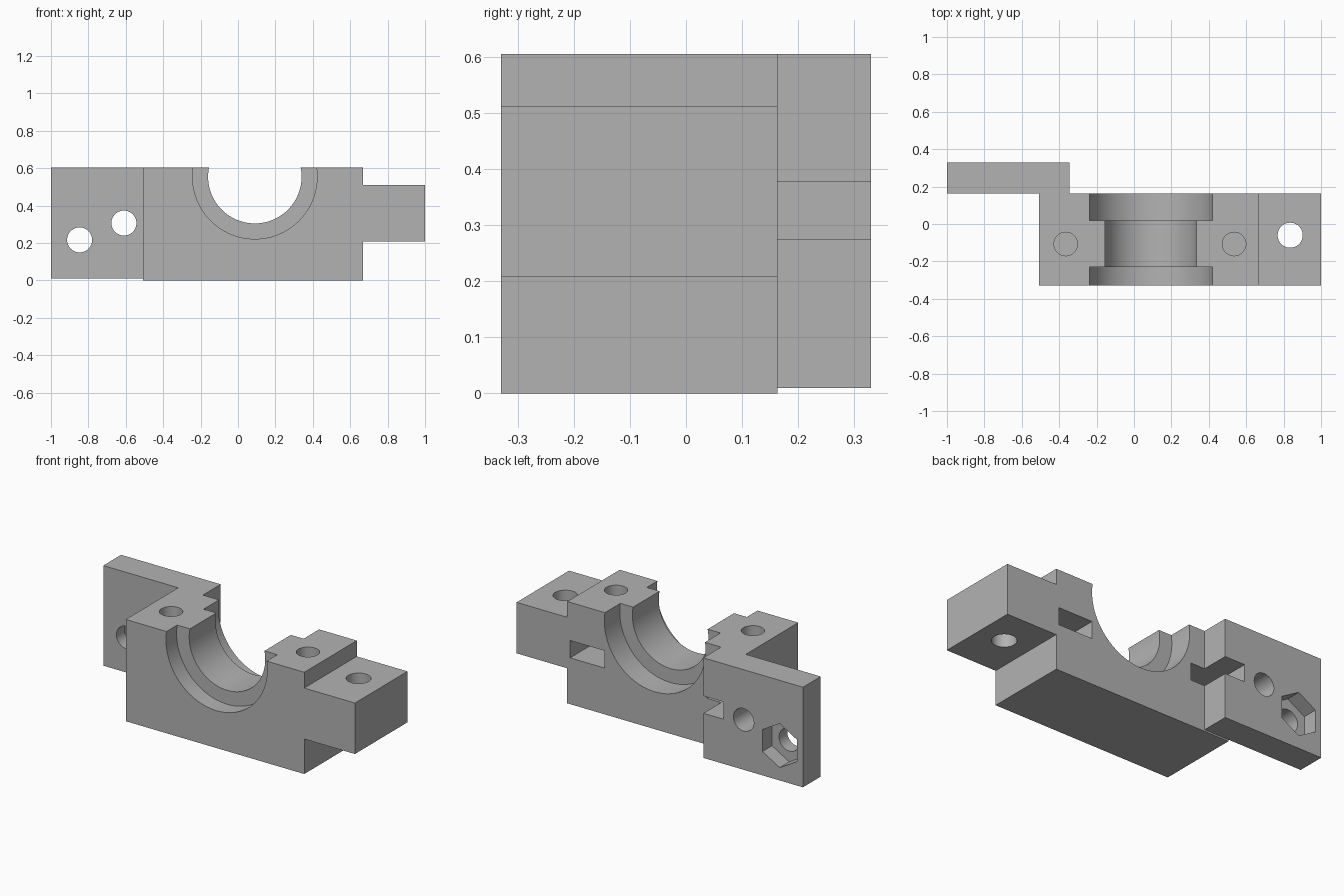
import bpy
from math import pi

old = bpy.data.objects.get("Cube")
if old:
    bpy.data.objects.remove(old, do_unlink=True)

grey = bpy.data.materials.new("plain grey")
grey.use_nodes = True
colour = (0.45, 0.45, 0.45, 1)
grey.diffuse_color = colour
grey.node_tree.nodes["Principled BSDF"].inputs["Base Color"].default_value = colour


def finish(name):
    ob = bpy.context.object
    ob.name = name
    bpy.ops.object.transform_apply(location=True, rotation=True, scale=True)
    ob.data.materials.append(grey)
    return ob


def box(name, x, y, z):
    """Box from (low, high) pairs on each axis."""
    spans = (x, y, z)
    bpy.ops.mesh.primitive_cube_add(size=1, location=[(a + b) / 2 for a, b in spans])
    bpy.context.object.scale = [b - a for a, b in spans]
    return finish(name)


def rod(name, radius, axis, centre, span, sides=48, spin=0):
    """Prism along y or z; centre gives the other two coordinates."""
    mid, depth = (span[0] + span[1]) / 2, span[1] - span[0]
    u, v = centre
    along_y = axis == "y"
    bpy.ops.mesh.primitive_cylinder_add(
        vertices=sides, radius=radius, depth=depth,
        location=(u, mid, v) if along_y else (u, v, mid),
        rotation=(pi / 2 if along_y else 0, 0, spin))
    return finish(name)


def combine(target, tool, operation):
    mod = target.modifiers.new(tool.name, "BOOLEAN")
    mod.operation, mod.object, mod.solver = operation, tool, "EXACT"
    bpy.context.view_layer.objects.active = target
    bpy.ops.object.modifier_apply(modifier=mod.name)
    bpy.data.objects.remove(tool, do_unlink=True)


FRONT, MID, BACK, TOP = -0.33, 0.163, 0.33, 0.605

# Solid block with side ear and rear flange
block = box("bearing_block", (-0.507, 0.667), (FRONT, MID), (0, TOP))
combine(block, box("ear", (0.667, 1), (FRONT, MID), (0.208, 0.511)), "UNION")
combine(block, box("flange", (-1, -0.345), (MID, BACK), (0.01, TOP)), "UNION")

# Bearing saddle: narrow bore with a wider recess at each end
saddle = (0.09, 0.555)
cutters = [
    rod("bore", 0.25, "y", saddle, (-0.5, 0.5), 96),
    rod("front_recess", 0.333, "y", saddle, (-0.5, -0.23), 96),
    rod("back_recess", 0.333, "y", saddle, (0.018, 0.3), 96),
]

# Clamp screw holes with nut slots open to the back
for x in (-0.365, 0.535):
    cutters.append(rod("screw_hole", 0.063, "z", (x, -0.107), (0.3, 0.8)))
    slot = box("nut_slot", (x - 0.113, x + 0.113), (-0.107, 0.5), (0.275, 0.378))
    combine(slot, rod("nut_seat", 0.1305, "z", (x, -0.107), (0.275, 0.378), 6), "UNION")
    cutters.append(slot)

# Mounting holes in the ear and flange, one with a hexagonal pocket
cutters += [
    rod("ear_hole", 0.067, "z", (0.835, -0.06), (0, 0.8)),
    rod("flange_hole_inner", 0.067, "y", (-0.61, 0.307), (0.1, 0.5)),
    rod("flange_hole_outer", 0.067, "y", (-0.847, 0.217), (0.1, 0.5)),
    rod("hex_pocket", 0.1305, "y", (-0.847, 0.217), (0.24, 0.5), 6),
]
for cutter in cutters:
    combine(block, cutter, "DIFFERENCE")

# Smooth bores, crisp edges
bpy.ops.object.select_all(action="DESELECT")
block.select_set(True)
bpy.context.view_layer.objects.active = block
bpy.ops.object.shade_smooth_by_angle(angle=pi / 6)
